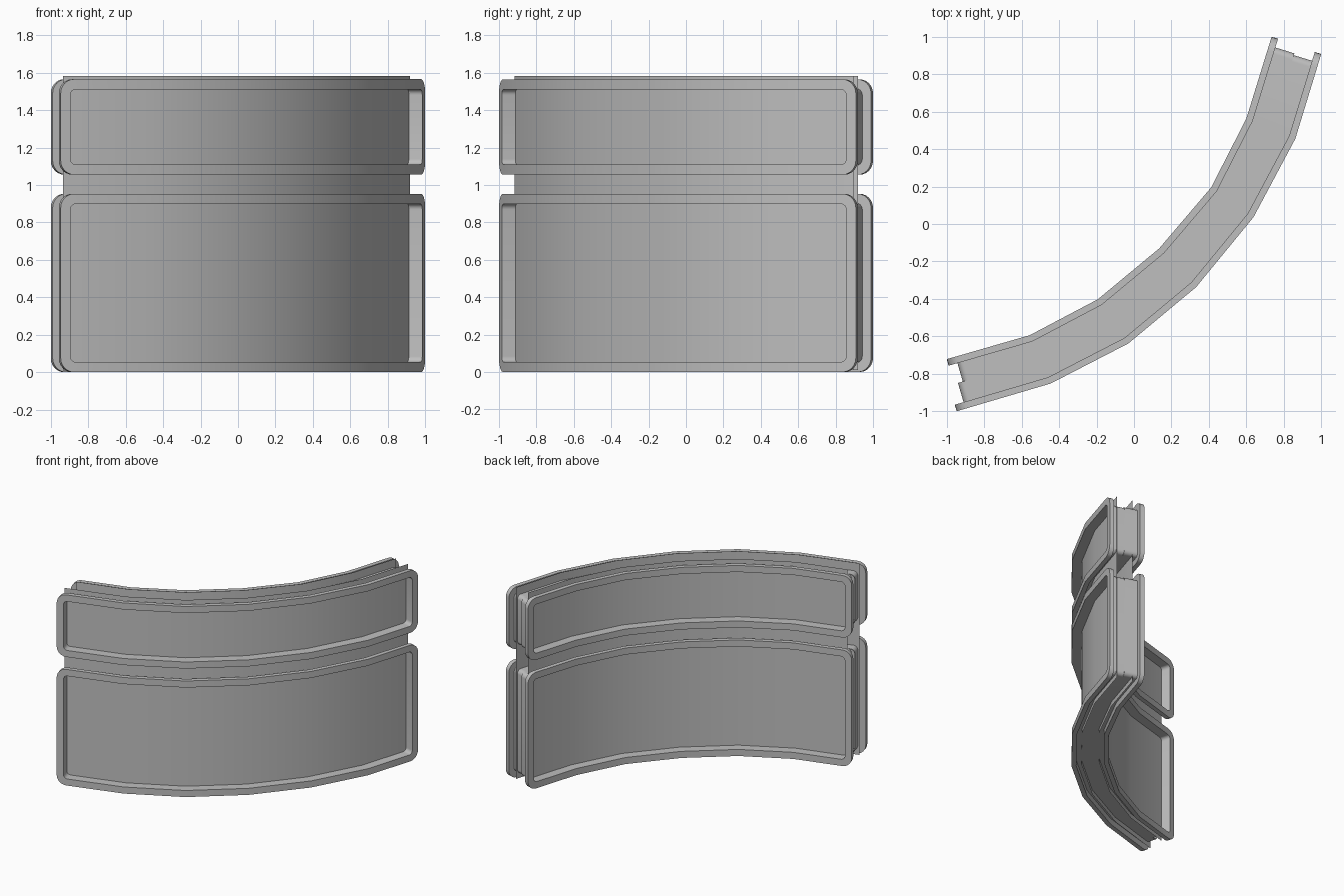
import bpy, bmesh, math
from mathutils import Vector

cube = bpy.data.objects.get("Cube")
if cube:
    bpy.data.objects.remove(cube, do_unlink=True)

grey = bpy.data.materials.new("plain grey")
grey.use_nodes = True
COLOR = (0.52, 0.52, 0.52, 1)
grey.diffuse_color = COLOR
grey.node_tree.nodes["Principled BSDF"].inputs["Base Color"].default_value = COLOR

# Plan curves of the convex (outer) and concave (inner) faces
OUTER = [Vector(p) for p in ((-0.947, -1.0), (-0.445, -0.852), (-0.03, -0.638), (0.332, -0.337),
                             (0.638, 0.036), (0.862, 0.456), (1.0, 0.908))]
INNER = [Vector(p) for p in ((-1.0, -0.722), (-0.557, -0.594), (-0.193, -0.402), (0.135, -0.13),
                             (0.412, 0.195), (0.60, 0.563), (0.735, 1.0))]
LAST = 6


def plan_point(path, side, k, inset, depth):
    """Curve point k, pushed into the wall by depth; the ends are pulled in by inset."""
    dirs = [(path[j + 1] - path[j]).normalized() for j in range(LAST)]
    before, after = dirs[max(k - 1, 0)], dirs[min(k, LAST - 1)]
    tangent = (before + after).normalized()
    normal = Vector((-tangent.y, tangent.x)) * side
    p = path[k] + normal * depth / tangent.dot(after)
    if k == 0:
        p += after * inset
    elif k == LAST:
        p -= before * inset
    return p


def make_object(name, bm):
    mesh = bpy.data.meshes.new(name)
    bm.to_mesh(mesh)
    bm.free()
    mesh.materials.append(grey)
    ob = bpy.data.objects.new(name, mesh)
    bpy.context.collection.objects.link(ob)
    bpy.ops.object.select_all(action='DESELECT')
    ob.select_set(True)
    bpy.context.view_layer.objects.active = ob
    bpy.ops.object.shade_smooth_by_angle(angle=math.radians(30))
    return ob


def rounded_outline(z0, z1, inset, radius, steps=6):
    """Rounded rectangle as (curve index, end inset, height)."""
    arc = [math.pi / 2 * i / steps for i in range(steps + 1)]
    corner = [(inset + radius * (1 - math.cos(a)), inset + radius * (1 - math.sin(a))) for a in arc]
    mid = range(1, LAST)
    return ([(0, s, z0 + h) for s, h in corner]
            + [(k, 0, z0 + inset) for k in mid]
            + [(LAST, s, z0 + h) for s, h in reversed(corner)]
            + [(LAST, s, z1 - h) for s, h in corner]
            + [(k, 0, z1 - inset) for k in reversed(mid)]
            + [(0, s, z1 - h) for s, h in reversed(corner)])


def frame(name, path, side, z0, z1):
    """Curved rounded frame: flat lip plus a thin sleeve reaching into the wall."""
    # (inset, corner radius, depth) around the closed section
    section = [(0, 0.075, 0), (0, 0.075, 0.036), (0.049, 0.035, 0.036),
               (0.049, 0.035, 0.143), (0.054, 0.03, 0.143), (0.054, 0.03, 0)]
    bm = bmesh.new()
    rings = []
    for inset, radius, depth in section:
        ring = []
        for k, s, z in rounded_outline(z0, z1, inset, radius):
            p = plan_point(path, side, k, s, depth)
            ring.append(bm.verts.new((p.x, p.y, z)))
        rings.append(ring)
    for a, b in zip(rings, rings[1:] + rings[:1]):
        n = len(a)
        for i in range(n):
            j = (i + 1) % n
            bm.faces.new((a[i], a[j], b[j], b[i]))
    bmesh.ops.recalc_face_normals(bm, faces=bm.faces)
    return make_object(name, bm)


def wall_sheet(name, path, side, inset, z0=0.01, z1=1.583):
    """Thin curved wall that forms the floor of the framed recesses."""
    bm = bmesh.new()
    cols = []
    for k in range(LAST + 1):
        p = plan_point(path, side, k, inset, 0.075)
        cols.append([bm.verts.new((p.x, p.y, z)) for z in (z0, z1)])
    for a, b in zip(cols, cols[1:]):
        quad = (a[0], b[0], b[1], a[1])
        bm.faces.new(quad if side > 0 else quad[::-1])
    return make_object(name, bm)


for label, path, side, inset in (("outer", OUTER, 1, 0.035), ("inner", INNER, -1, 0.06)):
    frame(label + "_lower_frame", path, side, 0.0, 0.953)
    frame(label + "_upper_frame", path, side, 1.055, 1.565)
    wall_sheet(label + "_wall", path, side, inset)
